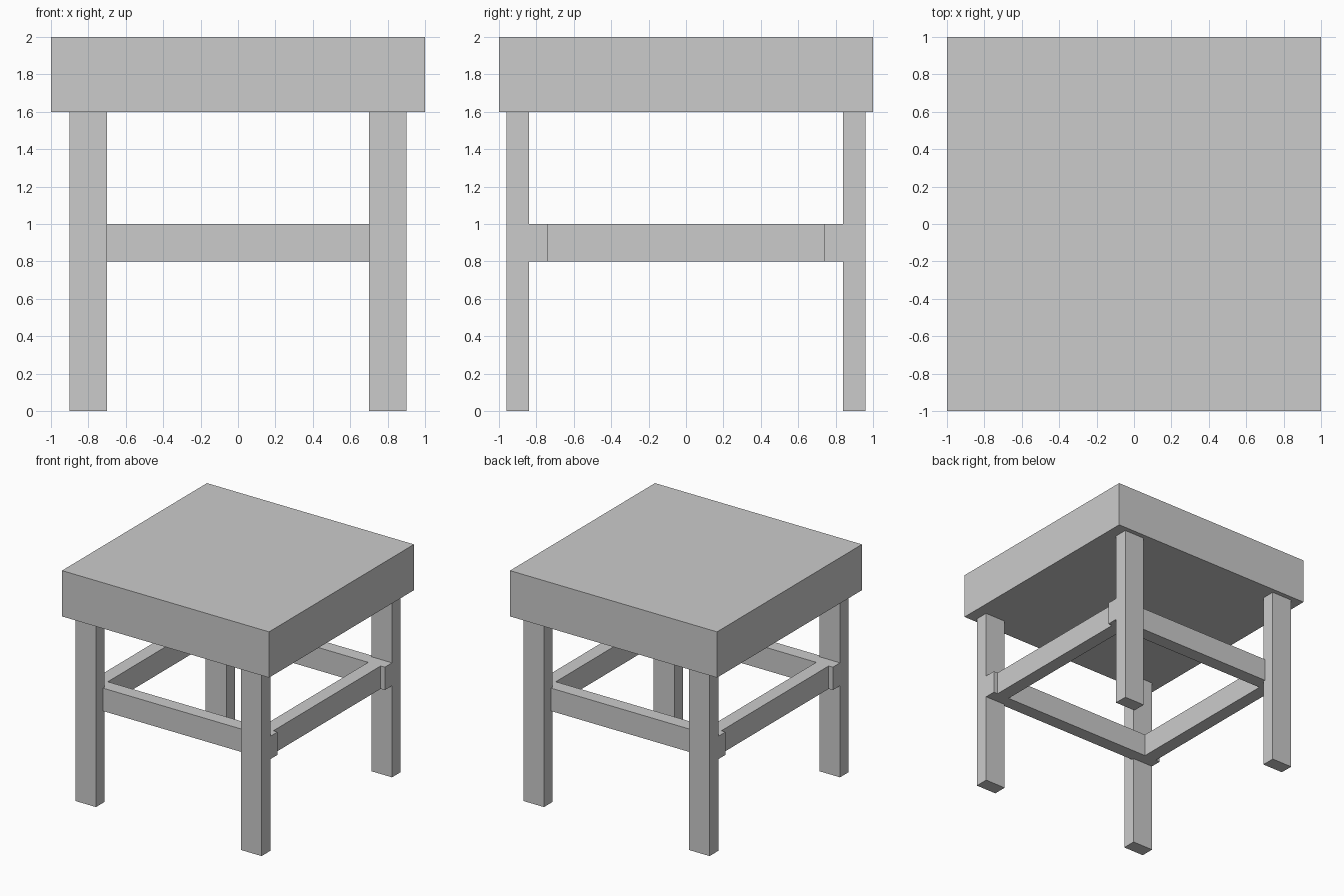
import bpy

if "Cube" in bpy.data.objects:
    bpy.data.objects.remove(bpy.data.objects["Cube"])


def box(name, x, y, z):
    """Box spanning the given (min, max) range on each axis."""
    spans = (x, y, z)
    bpy.ops.mesh.primitive_cube_add(size=1, location=[(a + b) / 2 for a, b in spans])
    obj = bpy.context.object
    obj.name = name
    obj.scale = [b - a for a, b in spans]
    bpy.ops.object.transform_apply(location=False, rotation=False, scale=True)
    return obj


def around(centre, width):
    return (centre - width / 2, centre + width / 2)


THICK = 0.12
RAIL_Z = (0.8, 1.0)

# Thick square seat
box("seat", (-1, 1), (-1, 1), (1.6, 2.0))

# Four legs, wider across the front than deep
for sy, depth in ((-1, "front"), (1, "back")):
    for sx, side in ((-1, "left"), (1, "right")):
        box(f"{depth}_{side}_leg", around(0.8 * sx, 0.2), around(0.9 * sy, THICK), (0, 1.6))

# Front and back rails reach the outer leg faces
for sy, depth in ((-1, "front"), (1, "back")):
    box(f"{depth}_rail", (-0.9, 0.9), around(0.8 * sy, THICK), RAIL_Z)

# Side rails fit between the front and back rails
for sx, side in ((-1, "left"), (1, "right")):
    box(f"{side}_rail", around(0.8 * sx, THICK), (-0.74, 0.74), RAIL_Z)
